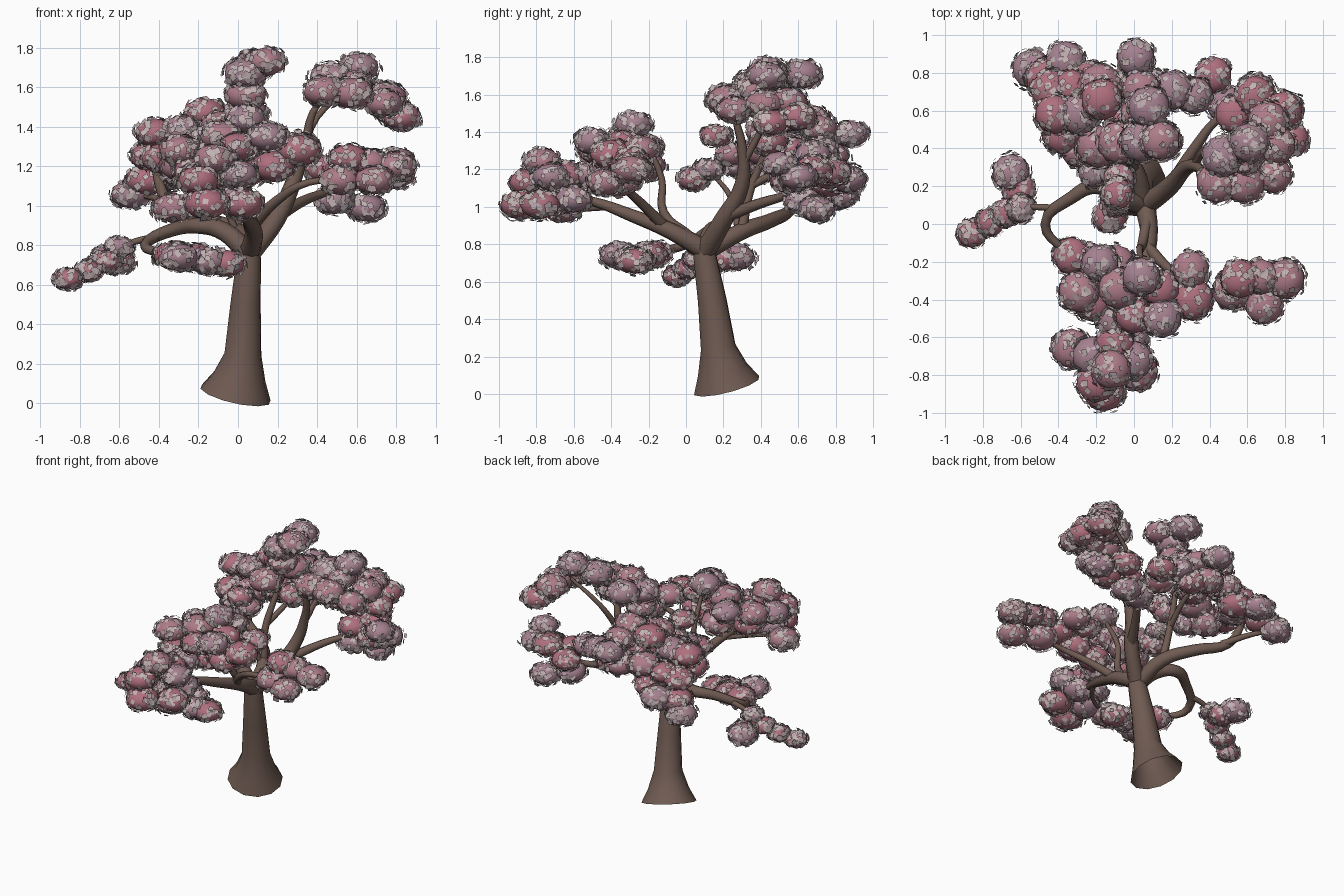
import bpy, bmesh, math, random
from mathutils import Vector, Matrix

random.seed(7)


def material(name, rgb):
    m = bpy.data.materials.new(name)
    m.diffuse_color = (*rgb, 1)
    return m


BARK = material("bark", (0.16, 0.105, 0.085))
PINKS = [material("blossom_rose", (0.43, 0.16, 0.21)),
         material("blossom_pink", (0.42, 0.20, 0.25)),
         material("blossom_mauve", (0.38, 0.22, 0.28))]
PETAL = material("petal", (0.54, 0.44, 0.45))
FLAT = 0.7


def limb(name, pts, radii, smooth=True, res=2, caps=True):
    """Tapered round tube through points, converted to a mesh."""
    cu = bpy.data.curves.new(name, 'CURVE')
    cu.dimensions = '3D'
    cu.bevel_depth = 1.0
    cu.bevel_resolution = res
    cu.use_fill_caps = caps
    cu.resolution_u = 4
    sp = cu.splines.new('BEZIER')
    sp.bezier_points.add(len(pts) - 1)
    for i, (bp, p) in enumerate(zip(sp.bezier_points, pts)):
        bp.co = p
        kind = 'AUTO' if smooth else 'VECTOR'
        bp.handle_left_type = bp.handle_right_type = kind
        if len(radii) == 2:
            t = i / (len(pts) - 1)
            bp.radius = radii[0] * (1 - t) + radii[1] * t
        else:
            bp.radius = radii[i]
    ob = bpy.data.objects.new(name, cu)
    bpy.context.collection.objects.link(ob)
    bpy.ops.object.select_all(action='DESELECT')
    ob.select_set(True)
    bpy.context.view_layer.objects.active = ob
    bpy.ops.object.convert(target='MESH')
    ob = bpy.context.object
    ob.data.materials.clear()
    ob.data.materials.append(BARK)
    bpy.ops.object.shade_smooth_by_angle(angle=math.radians(50))


def blossoms(name, centres, size=0.1, cards=95):
    """Flattened puffs, each wrapped in a shell of loose square petals."""
    bm = bmesh.new()
    for c in centres:
        r = size * random.uniform(0.94, 1.1)
        c = Vector(c)
        mat = random.randrange(3)
        mtx = Matrix.Translation(c) @ Matrix.Diagonal((r, r, r * FLAT, 1))
        new = bmesh.ops.create_icosphere(bm, subdivisions=2, radius=1, matrix=mtx)
        for f in {f for v in new['verts'] for f in v.link_faces}:
            f.material_index = mat
            f.smooth = True
        for _ in range(cards):
            n = Vector([random.gauss(0, 1) for _ in range(3)]).normalized()
            p = c + Vector((n.x, n.y, n.z * FLAT)) * r * random.uniform(0.96, 1.14)
            tilt = (n + Vector([random.uniform(-.3, .3) for _ in range(3)])).normalized()
            a = tilt.orthogonal().normalized()
            a.rotate(Matrix.Rotation(random.uniform(0, 6.28), 3, tilt))
            b = tilt.cross(a)
            s = random.uniform(0.011, 0.018)
            f = bm.faces.new([bm.verts.new(p + a * s * i + b * s * j)
                              for i, j in ((-1, -1), (1, -1), (1, 1), (-1, 1))])
            f.material_index = 3
    me = bpy.data.meshes.new(name)
    bm.to_mesh(me)
    bm.free()
    for m in PINKS + [PETAL]:
        me.materials.append(m)
    bpy.context.collection.objects.link(bpy.data.objects.new(name, me))


# Trunk with flared, open foot
limb("trunk", [(-.013, .217, .045), (.006, .195, .13), (.025, .172, .25), (.038, .14, .5), (.055, .10, .74), (.06, .09, .82)],
     [.184, .137, .095, .078, .062, .045], smooth=False, res=4, caps=False)

# Main limbs
limb("left_limb", [(.05, .1, .76), (-.07, .14, .87), (-.2, .2, .9), (-.33, .14, .88),
                   (-.47, .0, .8), (-.37, -.14, .76), (-.2, -.28, .73)], [.055, .013])
limb("left_limb_fork", [(-.4, .08, .84), (-.52, .09, .82), (-.6, .08, .78), (-.86, -.05, .62)], [.02, .01])
limb("back_limb", [(.05, .1, .76), (.0, .3, .87), (-.15, .46, .93), (-.34, .57, 1.0),
                   (-.4, .62, 1.12), (-.42, .65, 1.25)], [.052, .018])
limb("back_limb_fork", [(-.3, .55, .99), (-.42, .7, 1.04), (-.52, .81, 1.06)], [.025, .012])
limb("middle_limb", [(.0, .3, .88), (-.02, .34, 1.08), (.0, .42, 1.28), (.03, .5, 1.48), (.06, .5, 1.66)], [.028, .012])
limb("middle_limb_fork", [(-.02, .36, 1.12), (.02, .55, 1.22), (.02, .85, 1.36)], [.022, .012])
limb("middle_limb_side", [(-.01, .28, .87), (-.08, .24, 1.05), (-.1, .14, 1.18)], [.02, .011])
limb("right_limb", [(.06, .1, .76), (.19, .2, .93), (.28, .3, 1.12), (.34, .3, 1.32),
                    (.41, .26, 1.52), (.55, .3, 1.58)], [.056, .02, .012][:1] + [.05, .04, .026, .015, .011])
limb("right_limb_fork", [(.32, .31, 1.24), (.4, .42, 1.45), (.6, .48, 1.62)], [.022, .011])
limb("right_low_limb", [(.2, .21, .95), (.32, .4, 1.02), (.45, .56, 1.07), (.62, .64, 1.12)], [.036, .013])
limb("front_limb", [(.06, .1, .77), (.08, -.08, .87), (.04, -.28, .95), (-.03, -.5, 1.03), (-.14, -.8, 1.08)], [.055, .014])
limb("front_right_limb", [(.07, -.12, .9), (.2, -.25, 1.03), (.36, -.35, 1.12), (.6, -.33, 1.13)], [.032, .012])
limb("front_upper_limb", [(.07, .02, .84), (.04, -.12, .97), (.03, -.13, 1.15), (.04, -.24, 1.38)], [.03, .013])
limb("front_low_twig", [(.0, -.42, 1.0), (-.1, -.55, .99), (-.25, -.65, 1.0)], [.018, .01])

# Blossom clusters, limb by limb
blossoms("left_low_blossoms", [
    (-.86, -.05, .63), (-.76, .01, .67), (-.67, .06, .72), (-.6, .08, .79)], .077)
blossoms("left_tip_blossoms", [(-.65, .27, .73), (-.61, .18, .72)], .094)
blossoms("left_hanging_blossoms", [
    (-.33, -.17, .75), (-.22, -.2, .74), (-.3, -.36, .74), (-.15, -.29, .72), (-.06, -.27, .71)], .102)
blossoms("front_blossoms", [
    (-.1, -.63, 1.17), (-.33, -.66, .99), (-.2, -.84, 1.13), (.02, -.78, 1.01),
    (-.16, -.88, 1.01), (-.17, -.72, 1.03), (-.12, -.77, 1.24), (.0, -.72, 1.16),
    (-.02, -.6, 1.04), (-.22, -.7, 1.14)], .104)
blossoms("front_upper_blossoms", [
    (.04, -.28, 1.44), (.15, -.5, 1.35), (.30, -.24, 1.31), (.31, -.4, 1.28), (-.18, -.21, 1.32),
    (-.29, -.36, 1.28), (-.08, -.34, 1.35), (.0, -.48, 1.3), (.14, -.34, 1.34), (-.09, -.5, 1.17),
    (.18, -.4, 1.2), (-.22, -.41, 1.17), (-.1, -.22, 1.22), (.03, -.38, 1.17)], .105)
blossoms("front_right_blossoms", [
    (.56, -.29, 1.24), (.8, -.29, 1.2), (.69, -.43, 1.13), (.52, -.35, 1.13),
    (.67, -.28, 1.22)], .1)
blossoms("right_top_blossoms", [
    (.44, .22, 1.58), (.58, .22, 1.57), (.74, .26, 1.52), (.47, .36, 1.65),
    (.79, .6, 1.48), (.83, .45, 1.45), (.61, .43, 1.70), (.75, .42, 1.55),
    (.71, .54, 1.56), (.58, .36, 1.62)], .104)
blossoms("right_low_blossoms", [
    (.42, .79, 1.19), (.49, .63, 1.03), (.65, .7, .99), (.64, .68, 1.2), (.53, .58, 1.17),
    (.8, .6, 1.16), (.8, .5, 1.23), (.32, .68, 1.28), (.7, .55, 1.14)], .1)
blossoms("crown_top_blossoms", [
    (.14, .44, 1.73), (.04, .44, 1.67), (.08, .62, 1.71), (.04, .46, 1.56), (.04, .58, 1.47)], .104)
blossoms("middle_blossoms", [
    (.01, .88, 1.39), (.04, .71, 1.42), (.21, .71, 1.3), (.15, .44, 1.35), (-.08, .43, 1.4),
    (-.19, .41, 1.3), (-.05, .55, 1.3), (.0, .76, 1.27), (.1, .72, 1.24), (-.17, .66, 1.47), (-.18, .74, 1.3)], .105)
blossoms("inner_blossoms", [
    (-.09, .16, 1.38), (-.13, .04, 1.15), (-.1, .12, 1.2), (-.21, .28, 1.22), (-.08, .24, 1.28)], .085)
blossoms("back_left_blossoms", [
    (-.54, .82, 1.06), (-.36, .86, 1.15), (-.44, .71, 1.25), (-.29, .58, 1.38), (-.42, .58, 1.37),
    (-.38, .48, 1.24), (-.29, .4, 1.2), (-.33, .72, 1.27), (-.46, .77, 1.13), (-.24, .76, 1.17), (-.3, .66, 1.18)], .104)
